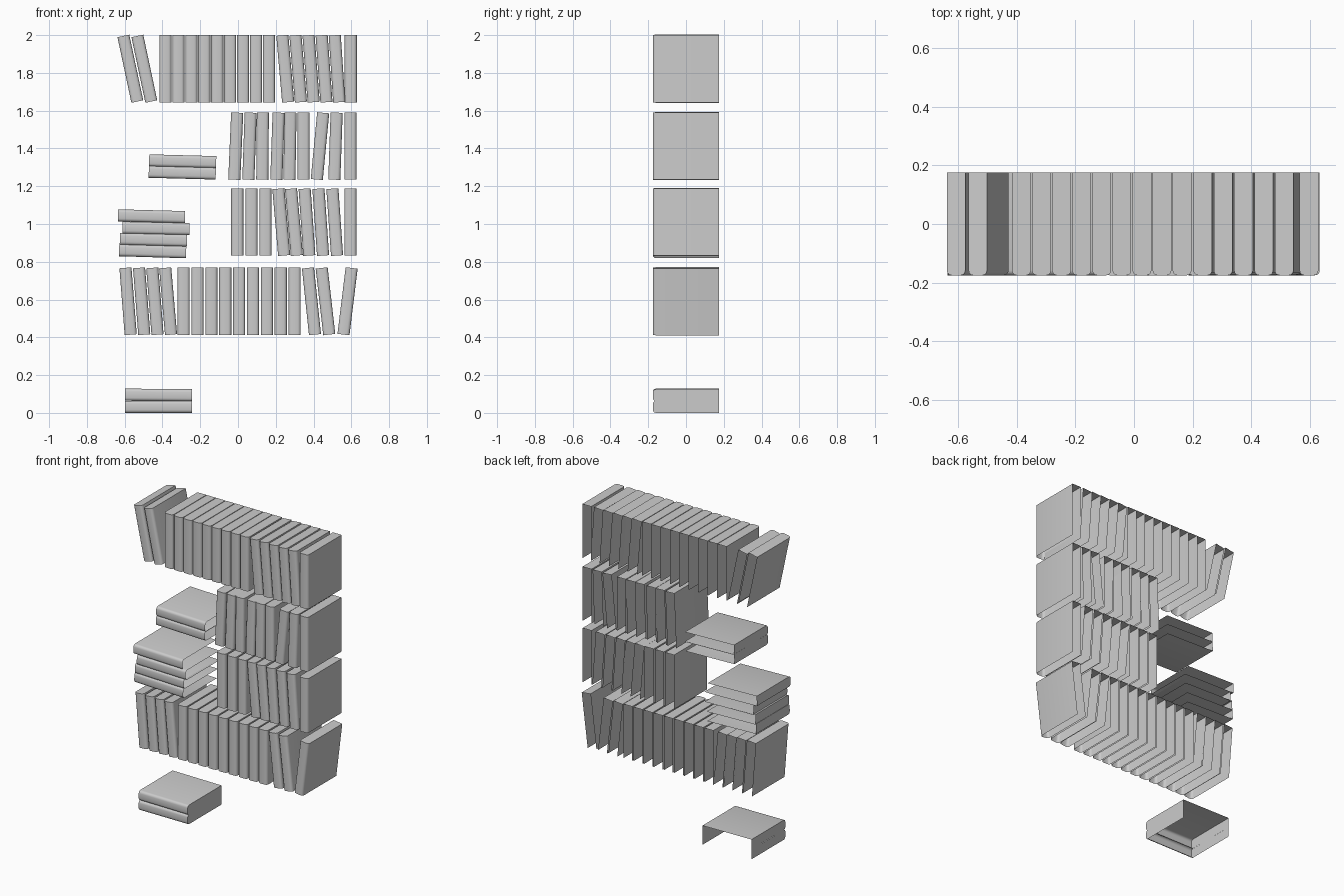
import bpy, bmesh
from math import radians, sin, cos, pi

if "Cube" in bpy.data.objects:
    bpy.data.objects.remove(bpy.data.objects["Cube"])

T, L, D, R = 0.064, 0.355, 0.35, 0.016   # thickness, length, depth, spine rounding


def book_mesh(name, left_cover=True, right_cover=True, bottom_cap=False):
    """Open-backed book shell: rounded spine at -y, covers at +-x, cap on top."""
    prof = [(-T / 2, D / 2)]
    for cx, start in ((-T / 2 + R, pi), (T / 2 - R, 1.5 * pi)):
        for i in range(4):
            a = start + i * pi / 6
            prof.append((cx + R * cos(a), -D / 2 + R + R * sin(a)))
    prof.append((T / 2, D / 2))
    bm = bmesh.new()
    lo = [bm.verts.new((x, y, -L / 2)) for x, y in prof]
    hi = [bm.verts.new((x, y, L / 2)) for x, y in prof]
    n = len(prof)
    for i in range(n - 1):
        if (i == 0 and not left_cover) or (i == n - 2 and not right_cover):
            continue
        bm.faces.new((lo[i], lo[i + 1], hi[i + 1], hi[i])).smooth = True
    caps = [bm.faces.new(hi)]
    if bottom_cap:
        caps.append(bm.faces.new(lo[::-1]))
    for f in caps:
        for e in f.edges:
            e.smooth = False
    me = bpy.data.meshes.new(name)
    bm.to_mesh(me)
    bm.free()
    return me


def place(name, mesh, x, z, angle):
    ob = bpy.data.objects.new(name, mesh)
    ob.location = (x, 0, z)
    ob.rotation_euler = (0, radians(angle), 0)
    bpy.context.collection.objects.link(ob)


book = book_mesh("book")
end_book = book_mesh("bottom_book", left_cover=False, bottom_cap=True)
low_book = book_mesh("lowest_book", left_cover=False, right_cover=False, bottom_cap=True)

# Rows of standing books: (x, lean in degrees)
top_row = [(-0.570, -12), (-0.496, -12)]
top_row += [(-0.384 + 0.0685 * i, 0) for i in range(9)]
top_row += [(0.250 + 0.0685 * i, -5 + 0.3 * i) for i in range(5)] + [(0.597, 0)]
second_row = [(-0.012, 2.5), (0.061, 2), (0.130, 0.5), (0.209, 2), (0.275, 1),
              (0.347, 0), (0.434, 5.5), (0.516, 2), (0.595, 0)]
third_row = [(-0.004, 0), (0.071, 0), (0.145, 0), (0.229, -5), (0.296, -5),
             (0.365, -4), (0.438, -4), (0.512, -4), (0.595, 0)]
fourth_row = [(-0.582, -4.5), (-0.510, -4.5), (-0.440, -4.5), (-0.370, -5)]
fourth_row += [(-0.288 + 0.0735 * i, 0) for i in range(9)]
fourth_row += [(0.389, -6), (0.463, -6.5), (0.580, 7)]
for row, books, z in (("top", top_row, 1.822), ("second", second_row, 1.412),
                      ("third", third_row, 1.010), ("fourth", fourth_row, 0.591)):
    for i, (x, lean) in enumerate(books):
        place(f"{row}_row_book_{i + 1}", book, x, z, lean)

# Flat stacks: (x, z, tilt)
for i, (x, z, tilt) in enumerate([(-0.295, 1.272, 1.5), (-0.293, 1.332, 1.5),
                                  (-0.452, 0.856, 1.7), (-0.448, 0.917, 1.5),
                                  (-0.434, 0.977, 1.2), (-0.458, 1.041, 1.5)]):
    place(f"flat_book_{i + 1}", book, x, z, -90 + tilt)

# Bottom stack, closed at both ends and open underneath
place("bottom_stack_lower", low_book, -0.420, 0.032, -90)
place("bottom_stack_upper", end_book, -0.420, 0.095, -89.5)
